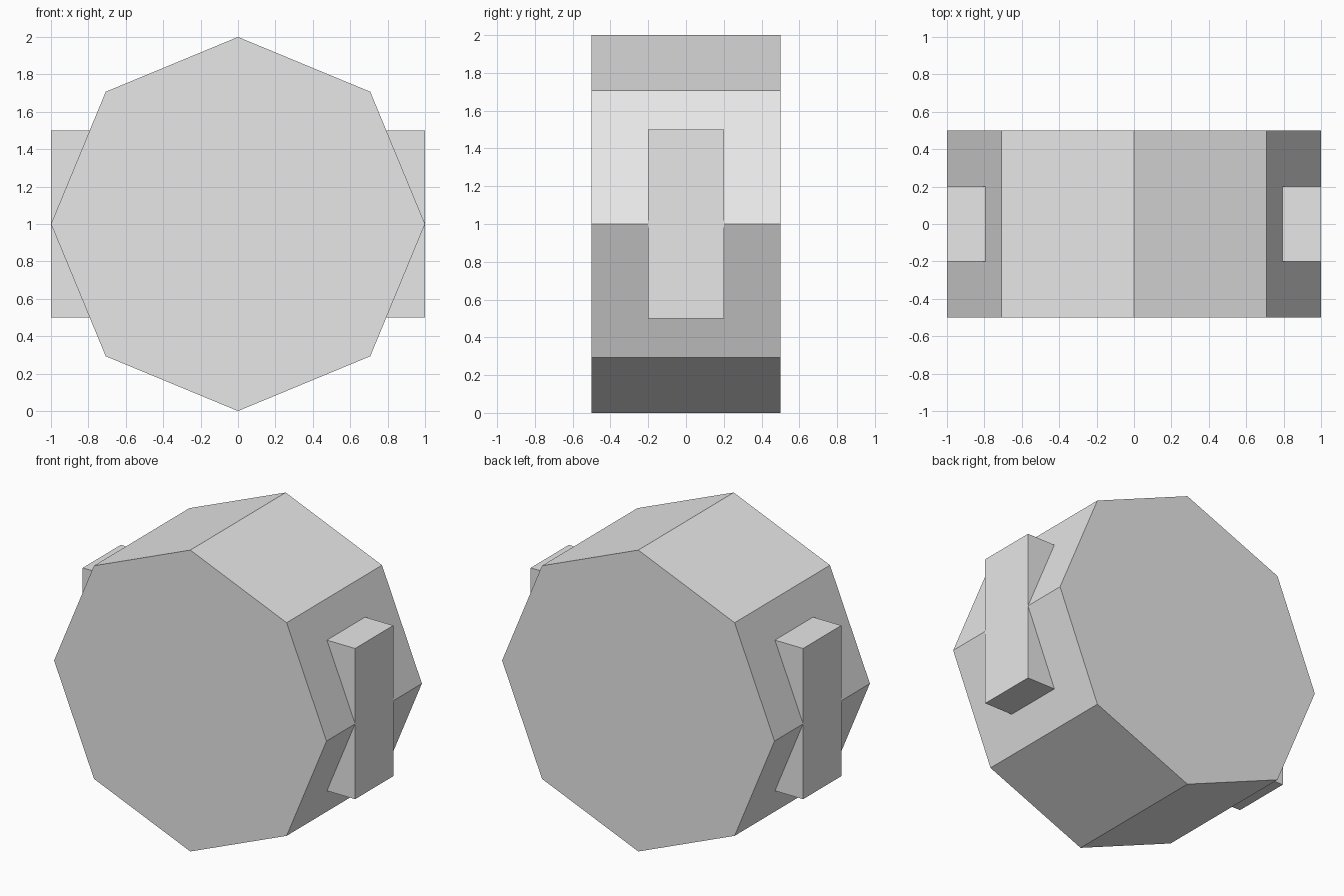
import bpy
import math

cube = bpy.data.objects.get("Cube")
if cube:
    bpy.data.objects.remove(cube, do_unlink=True)

# Single light grey material
GREY = (0.8, 0.8, 0.8, 1.0)
grey = bpy.data.materials.new("light_grey")
grey.use_nodes = True
grey.diffuse_color = GREY
grey.node_tree.nodes["Principled BSDF"].inputs["Base Color"].default_value = GREY


def finish(name):
    """Name the active object, bake its transform and colour it."""
    obj = bpy.context.object
    obj.name = obj.data.name = name
    bpy.ops.object.transform_apply(location=False, rotation=True, scale=True)
    obj.data.materials.append(grey)
    return obj


# Eight-sided drum lying along y, with corners at top, bottom and sides
bpy.ops.mesh.primitive_cylinder_add(vertices=8, radius=1, depth=1,
                                    location=(0, 0, 1),
                                    rotation=(math.pi / 2, 0, 0))
finish("drum_body")

# Upright block set into each side corner
for side, name in ((1, "left_side_block"), (-1, "right_side_block")):
    bpy.ops.mesh.primitive_cube_add(size=1, location=(side * 0.89, 0, 1))
    bpy.context.object.scale = (0.22, 0.4, 1)
    finish(name)
